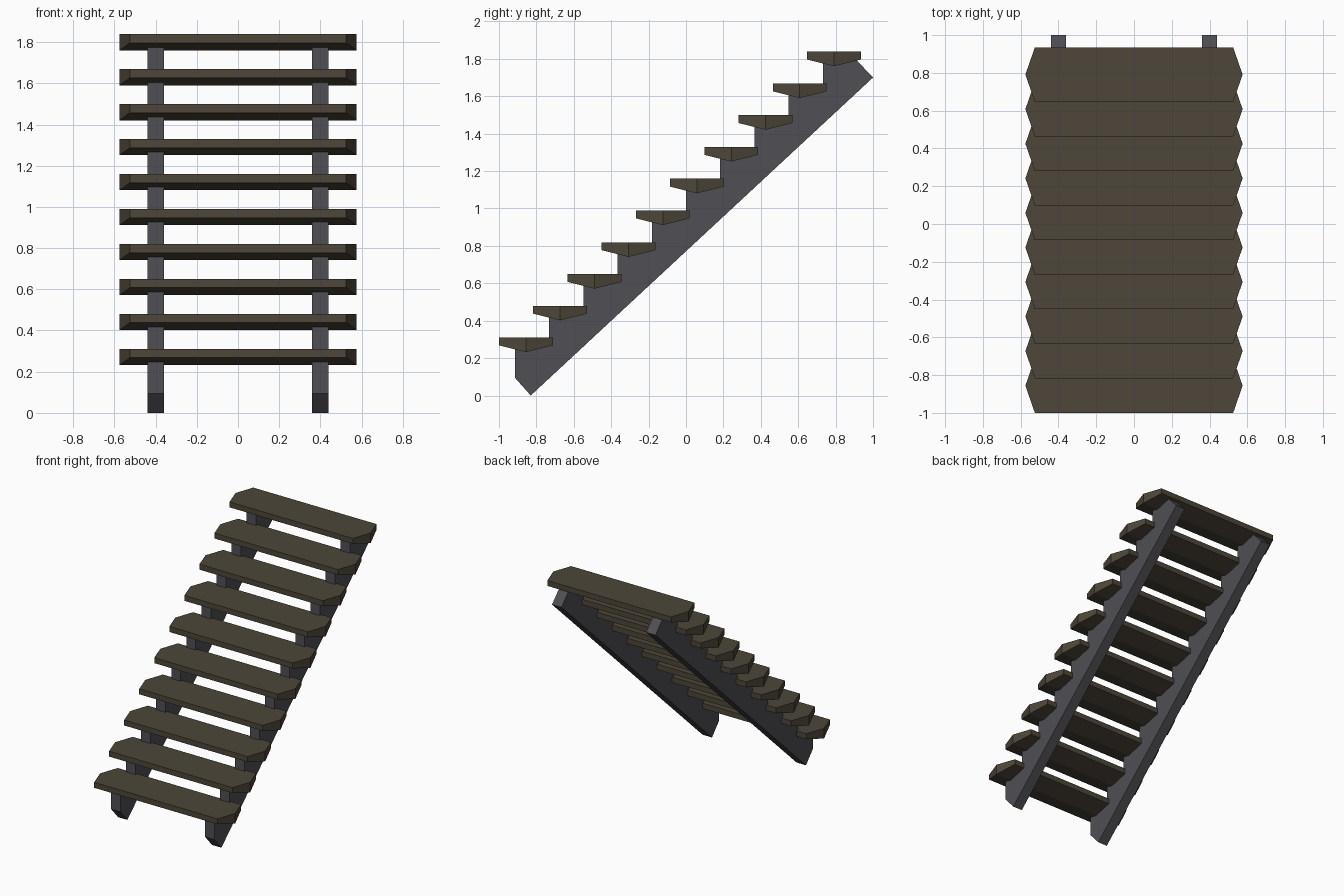
import bpy, bmesh

if "Cube" in bpy.data.objects:
    bpy.data.objects.remove(bpy.data.objects["Cube"])

STEPS, RUN, RISE = 10, 0.183, 0.1698


def material(name, rgb):
    m = bpy.data.materials.new(name)
    m.diffuse_color = (*rgb, 1)
    m.use_nodes = True
    m.node_tree.nodes["Principled BSDF"].inputs["Base Color"].default_value = m.diffuse_color
    return m


def make_object(name, bm, mat):
    bmesh.ops.recalc_face_normals(bm, faces=bm.faces)
    mesh = bpy.data.meshes.new(name)
    bm.to_mesh(mesh)
    bm.free()
    mesh.materials.append(mat)
    obj = bpy.data.objects.new(name, mesh)
    bpy.context.collection.objects.link(obj)
    return obj


wood = material("dark_wood", (0.075, 0.062, 0.042))
metal = material("grey_metal", (0.08, 0.077, 0.09))


# Tread: pointed ends, thin front and back edges, ridge along the underside
def tread(i):
    y, z = -0.856 + i * RUN, 0.31 + i * RISE
    # (y offset, half length, thickness) for front edge, ridge, back edge
    rows = [(-0.144, 0.525, 0.042), (0, 0.575, 0.078), (0.144, 0.525, 0.042)]
    bm = bmesh.new()
    rings = [[bm.verts.new((s * hx, y + dy, z - d))
              for s, d in ((-1, 0), (1, 0), (1, t), (-1, t))]
             for dy, hx, t in rows]
    for a, b in zip(rings, rings[1:]):
        for k in range(4):
            n = (k + 1) % 4
            bm.faces.new((a[k], a[n], b[n], b[k]))
    bm.faces.new(rings[0])
    bm.faces.new(rings[-1])
    make_object(f"tread_{i + 1:02d}", bm, wood)


for i in range(STEPS):
    tread(i)

# Stringer profile in y/z: sloped underside with a sawtooth top
profile = [(1.0, 1.70), (-0.83, 0.0), (-0.915, 0.095)]
for i in range(STEPS):
    y, z = -0.915 + i * RUN, 0.27 + i * RISE
    profile.append((y, z))
    if i < STEPS - 1:
        profile.append((y + RUN, z))
profile.append((0.907, 0.27 + (STEPS - 1) * RISE))


def stringer(name, x0, x1):
    bm = bmesh.new()
    face = bm.faces.new([bm.verts.new((x0, y, z)) for y, z in profile])
    ext = bmesh.ops.extrude_face_region(bm, geom=[face], use_keep_orig=True)
    moved = [v for v in ext["geom"] if isinstance(v, bmesh.types.BMVert)]
    bmesh.ops.translate(bm, verts=moved, vec=(x1 - x0, 0, 0))
    make_object(name, bm, metal)


stringer("right_stringer", 0.36, 0.44)
stringer("left_stringer", -0.44, -0.36)
